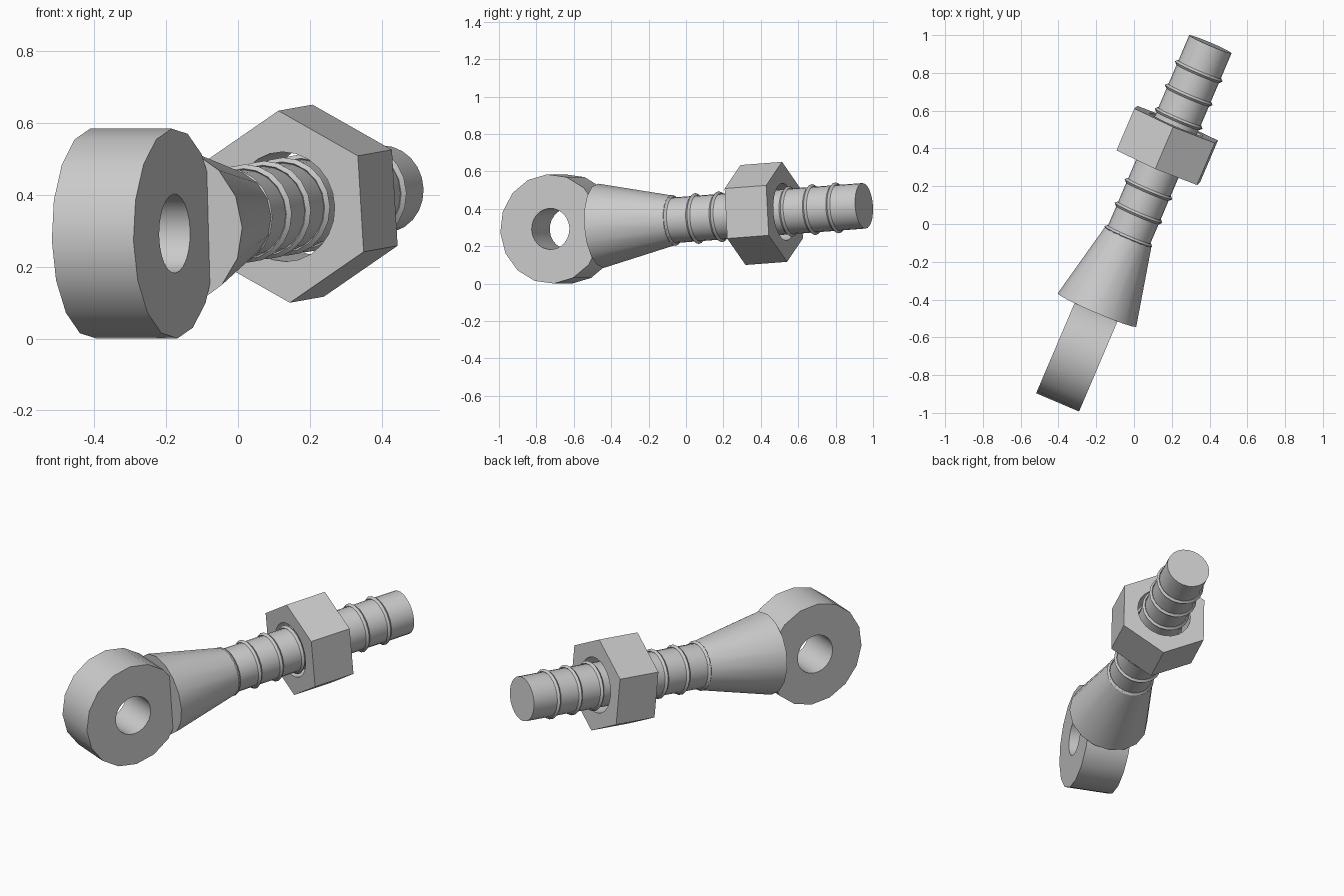
import bpy
import bmesh
import math
from mathutils import Matrix, Vector

cube = bpy.data.objects.get("Cube")
if cube:
    bpy.data.objects.remove(cube, do_unlink=True)

steel = bpy.data.materials.new("grey_steel")
steel.use_nodes = True
GREY = (0.6, 0.6, 0.6, 1.0)
steel.diffuse_color = GREY
steel.node_tree.nodes["Principled BSDF"].inputs["Base Color"].default_value = GREY

# Local frame: x runs along the bolt from the eye centre, y is the eye's axis
PLACE = (Matrix.Translation((-0.29, -0.676, 0.2925))
         @ Matrix.Rotation(math.radians(66.9), 4, 'Z')
         @ Matrix.Rotation(math.radians(-4), 4, 'Y'))


def finish(bm, name, local=Matrix()):
    bmesh.ops.recalc_face_normals(bm, faces=bm.faces)
    bm.transform(PLACE @ local)
    mesh = bpy.data.meshes.new(name)
    bm.to_mesh(mesh)
    bm.free()
    mesh.materials.append(steel)
    mesh.shade_smooth()
    mesh.set_sharp_from_angle(angle=math.radians(30))
    obj = bpy.data.objects.new(name, mesh)
    bpy.context.collection.objects.link(obj)
    return obj


def circle(bm, radius, sides, x, turn=0.0):
    """Closed loop of vertices around the x axis."""
    verts = []
    for i in range(sides):
        a = turn + math.tau * i / sides
        verts.append(bm.verts.new((x, radius * math.cos(a), radius * math.sin(a))))
    return verts


def lathe(name, profile, sides, closed=False):
    """Revolve (x, radius) points; cap the ends unless the profile is closed."""
    bm = bmesh.new()
    loops = [circle(bm, r, sides, x) for x, r in profile]
    pairs = list(zip(loops, loops[1:]))
    if closed:
        pairs.append((loops[-1], loops[0]))
    else:
        bm.faces.new(loops[0])
        bm.faces.new(loops[-1])
    for a, b in pairs:
        for i in range(sides):
            j = (i + 1) % sides
            bm.faces.new((a[i], a[j], b[j], b[i]))
    return finish(bm, name)


def pierced_prism(name, outer, sides, turn, hole, depth, local):
    """Prism along x, centred on its origin, with a round through hole."""
    bm = bmesh.new()
    edges = []
    for loop in (circle(bm, outer, sides, -depth / 2, turn),
                 circle(bm, hole, 24, -depth / 2)):
        edges += [bm.edges.new((loop[i - 1], loop[i])) for i in range(len(loop))]
    bmesh.ops.triangle_fill(bm, edges=edges, use_beauty=True)
    # Keep the first cap and add the walls and second cap
    out = bmesh.ops.extrude_face_region(bm, geom=bm.faces[:], use_keep_orig=True)
    moved = [g for g in out["geom"] if isinstance(g, bmesh.types.BMVert)]
    bmesh.ops.translate(bm, verts=moved, vec=Vector((depth, 0, 0)))
    return finish(bm, name, local)


# Eye, turned so that its hole runs sideways
pierced_prism("eye_ring", 0.2925, 16, 0, 0.11, 0.247,
              Matrix.Rotation(math.pi / 2, 4, 'Z'))

# Tapered neck and straight rod
lathe("tapered_neck", [(0.24, 0.226), (0.67, 0.132)], 16)
lathe("rod", [(0.6, 0.122), (1.774, 0.122)], 24)

# Thread ridges
for k in range(8):
    c = 0.665 + 0.136 * k
    lathe(f"thread_ridge_{k + 1}",
          [(c - 0.012, 0.126), (c, 0.137), (c + 0.012, 0.126), (c, 0.115)],
          20, closed=True)

# Loose hexagonal nut
pierced_prism("hex_nut", 0.268, 6, math.radians(28), 0.153, 0.242,
              Matrix.Translation((1.19, 0, 0)))
